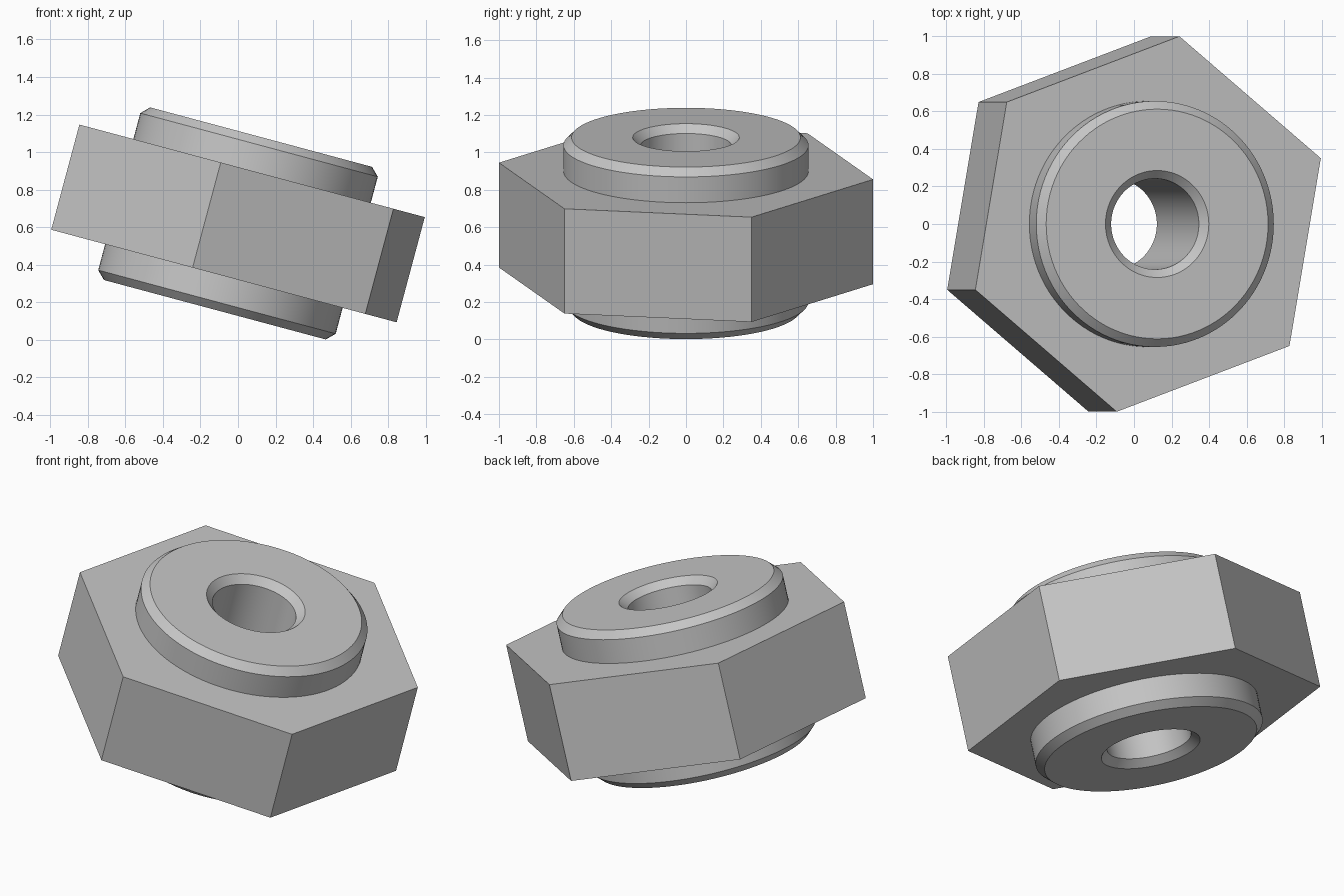
import bpy, bmesh
from math import cos, sin, pi, radians
from mathutils import Matrix

cube = bpy.data.objects.get("Cube")
if cube:
    bpy.data.objects.remove(cube, do_unlink=True)

TILT = Matrix.Translation((0, 0, 0.62)) @ Matrix.Rotation(radians(15), 4, 'Y')

steel = bpy.data.materials.new("grey steel")
steel.use_nodes = True
grey = (0.56, 0.56, 0.56, 1)
steel.diffuse_color = grey
steel.node_tree.nodes["Principled BSDF"].inputs["Base Color"].default_value = grey


def lathe(name, profile, sides, start=0.0):
    """Turn a closed (radius, height) profile around the tilted axis."""
    bm = bmesh.new()
    rings = []
    for i in range(sides):
        a = start + 2 * pi * i / sides
        rings.append([bm.verts.new((r * cos(a), r * sin(a), z)) for r, z in profile])
    n = len(profile)
    for i in range(sides):
        a, b = rings[i], rings[(i + 1) % sides]
        for j in range(n):
            k = (j + 1) % n
            bm.faces.new((a[j], b[j], b[k], a[k]))
    bmesh.ops.recalc_face_normals(bm, faces=bm.faces)
    mesh = bpy.data.meshes.new(name)
    bm.to_mesh(mesh)
    bm.free()
    mesh.materials.append(steel)
    obj = bpy.data.objects.new(name, mesh)
    obj.matrix_world = TILT
    bpy.context.collection.objects.link(obj)
    return obj


# Hexagonal body; its inner wall is buried inside the sleeve
lathe("hex_body", [(0.5, -0.29), (1.015, -0.29), (1.015, 0.29), (0.5, 0.29)],
      6, radians(20.2))

# Round sleeve with chamfered rims and a chamfered through hole
R, BORE, H, C = 0.655, 0.242, 0.476, 0.043
upper = [(R, H - C), (R - C, H), (BORE + C, H), (BORE, H - C)]
lower = [(r, -z) for r, z in reversed(upper)]
sleeve = lathe("sleeve", upper + lower, 96)

# Smooth the round walls, keeping the rims sharp
bpy.ops.object.select_all(action='DESELECT')
sleeve.select_set(True)
bpy.context.view_layer.objects.active = sleeve
bpy.ops.object.shade_smooth_by_angle(angle=radians(30))
